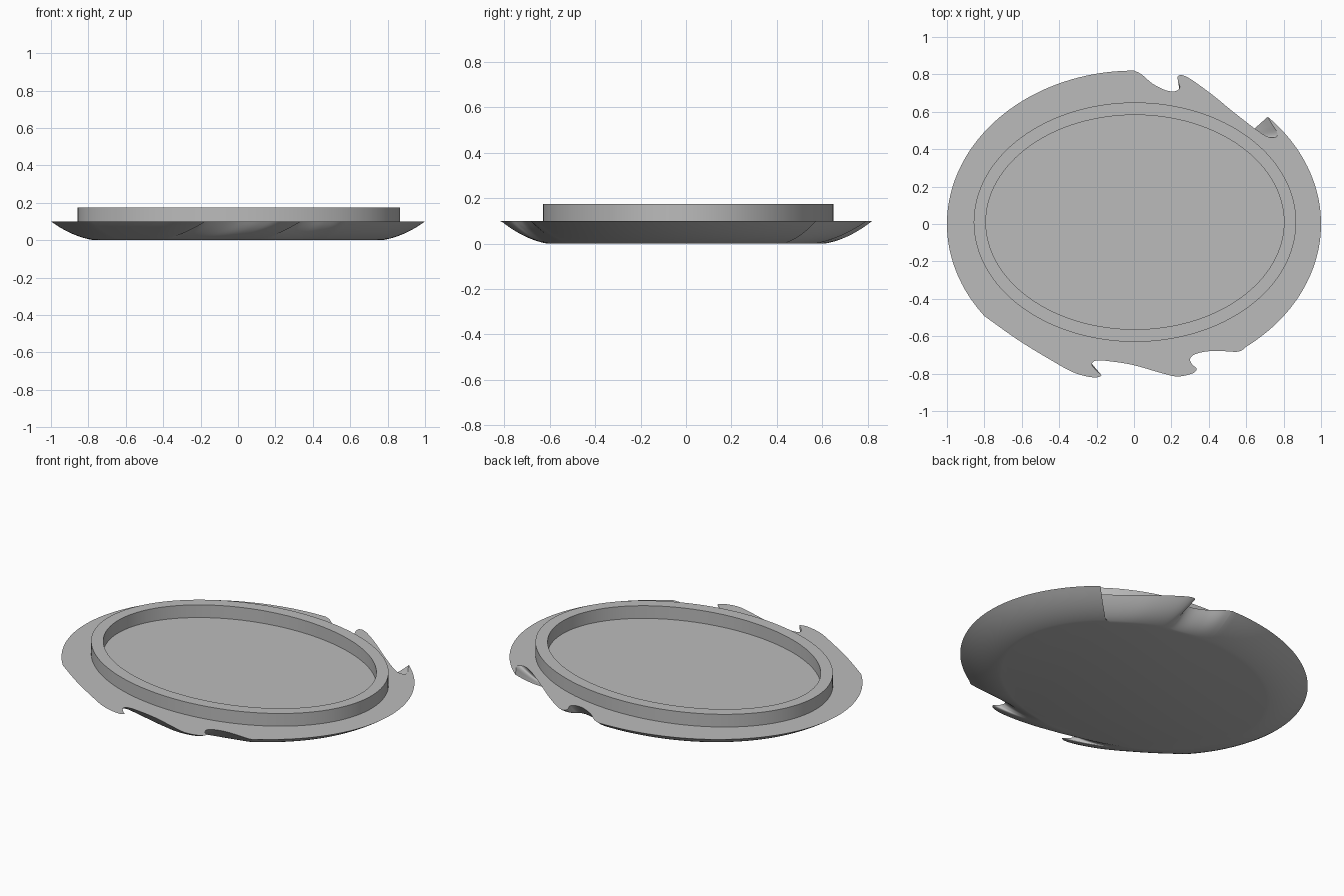
import bpy, bmesh
from math import sin, cos, pi, atan2, radians, tau
from mathutils import Vector

cube = bpy.data.objects.get("Cube")
if cube:
    bpy.data.objects.remove(cube, do_unlink=True)

RIM = (1.0, 0.82)        # half axes of the upper rim
BASE = (0.77, 0.61)      # half axes of the flat underside
TOP = 0.1

grey = bpy.data.materials.new("plain_grey")
grey.use_nodes = True
colour = (0.5, 0.5, 0.5, 1)
grey.diffuse_color = colour
grey.node_tree.nodes["Principled BSDF"].inputs["Base Color"].default_value = colour


def finish(name, bm):
    bmesh.ops.recalc_face_normals(bm, faces=bm.faces)
    mesh = bpy.data.meshes.new(name)
    bm.to_mesh(mesh)
    bm.free()
    mesh.materials.append(grey)
    obj = bpy.data.objects.new(name, mesh)
    bpy.context.collection.objects.link(obj)
    bpy.ops.object.select_all(action='DESELECT')
    obj.select_set(True)
    bpy.context.view_layer.objects.active = obj
    bpy.ops.object.shade_smooth_by_angle(angle=radians(30))
    return obj


def on_ellipse(axes, t):
    return Vector((axes[0] * cos(t), axes[1] * sin(t)))


def angle_of(p):
    return atan2(p[1] / RIM[1], p[0] / RIM[0])


def bridge(bm, a, b):
    n = len(a)
    for i in range(n):
        j = (i + 1) % n
        bm.faces.new((a[i], a[j], b[j], b[i]))


def spline(points, steps=6):
    """Smooth curve through the points."""
    pts = [Vector(p) for p in points]
    pts = [pts[0]] + pts + [pts[-1]]
    out = []
    for a, b, c, d in zip(pts, pts[1:], pts[2:], pts[3:]):
        for k in range(steps):
            t = k / steps
            out.append(b + (c - a) * t / 2 + (2 * a - 5 * b + 4 * c - d) * t * t / 2
                       + (3 * b - a - 3 * c + d) * t ** 3 / 2)
    return out + [pts[-1]]


# Hooked cut-outs of the rim, listed clockwise
back_cut = [(0, .82), (.04, .8), (.1, .75), (.17, .715), (.22, .71), (.245, .73),
            (.235, .765), (.235, .79), (.26, .795), (.31, .77), (.42, .69),
            (.53, .6), (.66, .5), (.72, .465), (.76, .465), (.765, .49),
            (.74, .53), (.715, .573)]
front_cut = [(.6, -.656), (.56, -.682), (.48, -.68), (.4, -.68), (.33, -.695),
             (.3, -.72), (.31, -.75), (.335, -.775), (.31, -.8), (.23, -.815),
             (.14, -.795), (0, -.755), (-.12, -.735), (-.2, -.73), (-.225, -.75),
             (-.2, -.785), (-.175, -.81), (-.22, -.82), (-.32, -.795),
             (-.44, -.73), (-.62, -.62), (-.8, -.492)]


def cut_section(points):
    """Rim points paired with base angles that lean clockwise under the hooks."""
    curve = spline(points)
    start, end = angle_of(curve[0]), angle_of(curve[-1])
    lengths = [0]
    for p, q in zip(curve, curve[1:]):
        lengths.append(lengths[-1] + (q - p).length)
    out = []
    for p, length in zip(curve, lengths):
        s = length / lengths[-1]
        s += 0.2 * sin(pi * s)
        out.append((p, start + (end - start) * s))
    return out


def arc_section(p, q, steps):
    start, end = angle_of(p), angle_of(q)
    if end > start:
        end -= tau
    angles = [start + (end - start) * k / steps for k in range(1, steps)]
    return [(on_ellipse(RIM, t), t) for t in angles]


# Dish with a curved, grooved side
section = (cut_section(back_cut) + arc_section(back_cut[-1], front_cut[0], 48)
           + cut_section(front_cut) + arc_section(front_cut[-1], back_cut[0], 64))
bm = bmesh.new()
rings = []
STEPS = 10
for k in range(STEPS + 1):
    w = k / STEPS
    z = TOP * (0.35 * w + 0.65 * w ** 2) if w < 1 else TOP
    ring = []
    for rim, t in section:
        p = on_ellipse(BASE, t).lerp(rim, w)
        ring.append(bm.verts.new((p.x, p.y, z)))
    rings.append(ring)
for a, b in zip(rings, rings[1:]):
    bridge(bm, a, b)
bm.faces.new(rings[0])
bm.faces.new(rings[-1])
finish("dish", bm)

# Raised oval wall on top of the dish
bm = bmesh.new()
outer, inner = (0.862, 0.64), (0.797, 0.573)
loops = []
for axes, z in ((outer, TOP), (outer, 0.175), (inner, 0.175), (inner, TOP)):
    loop = []
    for i in range(128):
        p = on_ellipse(axes, tau * i / 128)
        loop.append(bm.verts.new((p.x + 0.005, p.y + 0.01, z)))
    loops.append(loop)
for a, b in zip(loops, loops[1:]):
    bridge(bm, a, b)
finish("raised_wall", bm)
